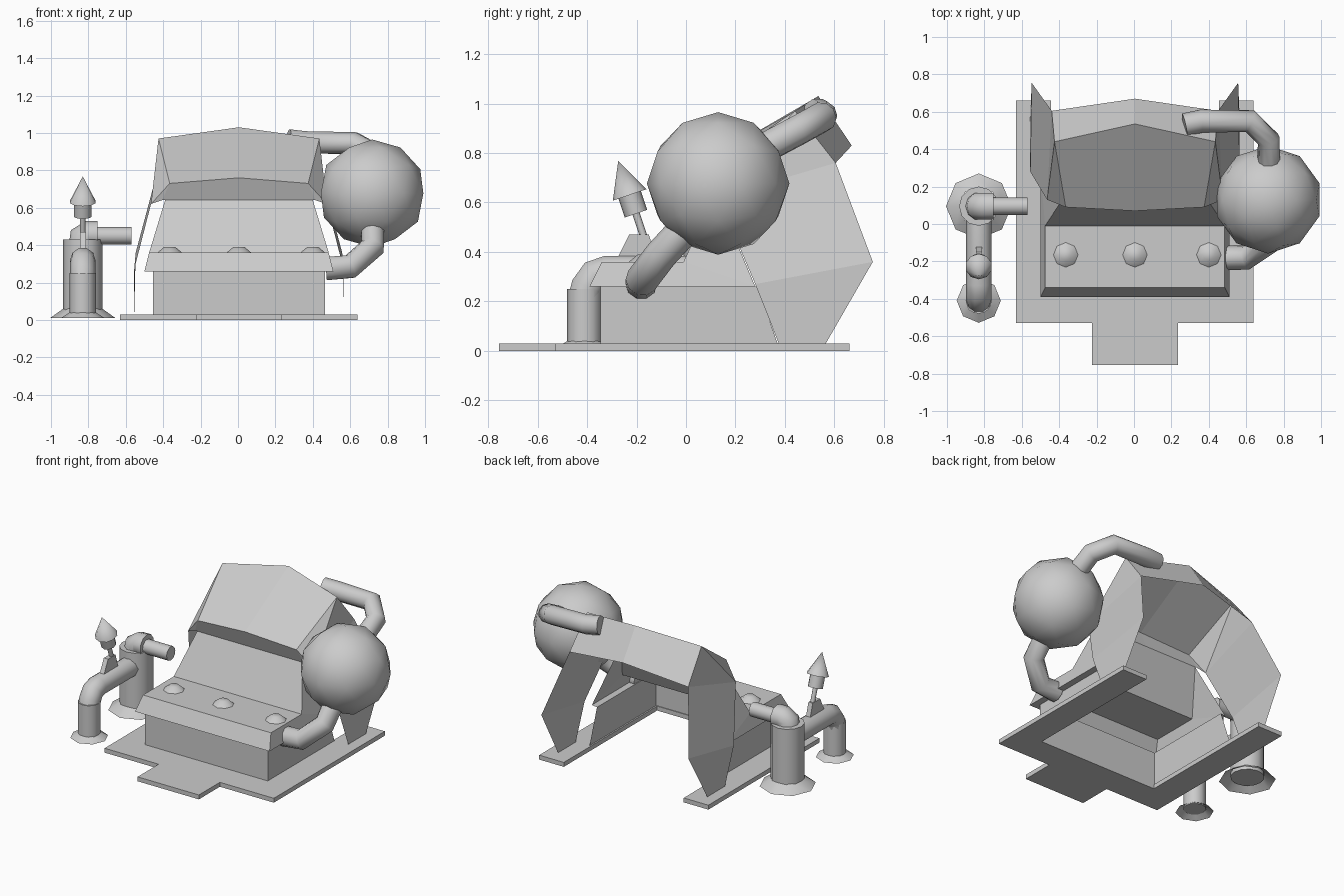
import bpy, math
from mathutils import Vector

if "Cube" in bpy.data.objects:
    bpy.data.objects.remove(bpy.data.objects["Cube"])

CX = 0.005  # symmetry line of the console


def mesh(name, verts, faces, mirror=False, loc=(0, 0, 0)):
    me = bpy.data.meshes.new(name)
    me.from_pydata(verts, [], faces)
    ob = bpy.data.objects.new(name, me)
    bpy.context.collection.objects.link(ob)
    ob.location = loc
    if mirror:
        m = ob.modifiers.new("mirror", 'MIRROR')
        m.use_clip = True
    return ob


def smooth(ob, angle=40):
    bpy.ops.object.select_all(action='DESELECT')
    ob.select_set(True)
    bpy.context.view_layer.objects.active = ob
    bpy.ops.object.shade_smooth_by_angle(angle=math.radians(angle))


def extrude_outline(name, pts, z0, z1):
    n = len(pts)
    v = [(x, y, z0) for x, y in pts] + [(x, y, z1) for x, y in pts]
    f = [tuple(range(n))[::-1], tuple(range(n, 2 * n))]
    f += [(i, (i + 1) % n, n + (i + 1) % n, n + i) for i in range(n)]
    return mesh(name, v, f)


def cone(name, a, b, r1, r2, sides=12, fill='NGON'):
    a, b = Vector(a), Vector(b)
    bpy.ops.mesh.primitive_cone_add(vertices=sides, radius1=r1, radius2=r2, depth=(b - a).length,
                                    end_fill_type=fill, location=(a + b) / 2)
    ob = bpy.context.object
    ob.name = name
    ob.rotation_euler = (b - a).to_track_quat('Z', 'Y').to_euler()
    smooth(ob, 50)
    return ob


def pipe(name, pts, r):
    cu = bpy.data.curves.new(name, 'CURVE')
    cu.dimensions = '3D'
    cu.bevel_depth, cu.bevel_resolution, cu.use_fill_caps = r, 3, True
    sp = cu.splines.new('POLY')
    sp.points.add(len(pts) - 1)
    for p, q in zip(sp.points, pts):
        p.co = (*q, 1)
    ob = bpy.data.objects.new(name, cu)
    bpy.context.collection.objects.link(ob)
    return ob


# U-shaped floor plate with front step
extrude_outline("floor_plate", [(-.63, -.53), (.64, -.53), (.64, .66), (.455, .66), (.455, -.34),
                                (-.445, -.34), (-.445, .66), (-.63, .66)], 0, .03)
extrude_outline("front_step", [(-.225, -.755), (.235, -.755), (.235, -.53), (-.225, -.53)], 0, .03)

# Lower body, an open-backed shell
mesh("lower_body", [(0, -.345, .03), (.46, -.345, .03), (.46, .37, .03),
                    (0, -.345, .26), (.46, -.345, .26), (.46, .29, .26)],
     [(0, 1, 4, 3), (1, 2, 5, 4)], True, (CX, 0, 0))

# Control desk and sloped panel
mesh("control_desk", [(0, -.39, .26), (.505, -.39, .26), (0, -.34, .36), (.48, -.34, .36),
                      (0, -.01, .36), (.48, -.01, .36), (0, .12, .64), (.395, .12, .64),
                      (.505, .28, .26), (0, -.345, .26), (.46, -.345, .26), (.46, .29, .26)],
     [(0, 1, 3, 2), (2, 3, 5, 4), (4, 5, 7, 6), (1, 8, 5, 3), (5, 8, 7),
      (9, 10, 1, 0), (10, 11, 8, 1)], True, (CX, 0, 0))

# Hood: lip, roof, back skirt and side panels
mesh("hood", [(0, .07, .76), (.37, .09, .73), (0, .535, 1.03), (.43, .44, .97),
              (0, .67, .83), (.445, .605, .76), (.47, .13, .62), (.56, .28, .27),
              (.56, .375, .03), (.56, .565, .03), (.552, .755, .36),
              (0, .12, .64), (.41, .12, .64)],
     [(0, 1, 3, 2), (2, 3, 5, 4), (1, 6, 3), (3, 6, 5), (5, 6, 7, 10), (7, 8, 9, 10),
      (11, 12, 1, 0), (12, 6, 1)], True, (CX, 0, 0))

# Domed buttons
for i, x in enumerate((-.365, .005, .4)):
    cone(f"button_{i + 1}", (x, -.165, .36), (x, -.165, .39), .066, .03, 8)

# Round tank with its two pipes
bpy.ops.mesh.primitive_ico_sphere_add(subdivisions=2, radius=.288, location=(.717, .13, .677))
bpy.context.object.name = "tank"
smooth(bpy.context.object, 60)
pipe("tank_lower_pipe", [(.47, -.18, .275), (.6, -.18, .285), (.72, -.1, .39), (.72, .02, .52)], .066)
pipe("tank_upper_pipe", [(.27, .53, .96), (.36, .55, .95), (.62, .55, .945), (.72, .45, .89),
                         (.72, .28, .8)], .062)

# Left standpipes with flared feet
PX = -.83
for name, y, foot, r, top in (("large", .095, .175, .105, .43), ("small", -.41, .118, .07, .25)):
    cone(f"{name}_foot", (PX, y, .01), (PX, y, .06 if r > .1 else .04), foot, r, 8, 'NOTHING')
    cone(f"{name}_standpipe", (PX, y, .03), (PX, y, top), r, r, 12)
pipe("elbow_pipe", [(PX, -.41, .22), (PX, -.40, .26), (PX, -.37, .305), (PX, -.32, .32),
                    (PX, .06, .32)], .068)
pipe("outlet_elbow", [(PX, .095, .40), (PX, .095, .44), (PX + .03, .095, .455),
                      (PX + .08, .095, .455)], .075)
cone("outlet_pipe", (PX + .06, .095, .45), (-.57, .095, .45), .047, .047, 12)

# Tilted valve: bracket, stem, barrel and cone tip
bracket = [(-.28, .37), (-.23, .47), (-.15, .47), (-.12, .37)]
mesh("valve_bracket", [(PX + s, y, z) for s in (-.016, .016) for y, z in bracket],
     [(0, 1, 2, 3), (7, 6, 5, 4), (0, 4, 5, 1), (1, 5, 6, 2), (2, 6, 7, 3), (3, 7, 4, 0)])
base, axis = Vector((PX, -.17, .46)), Vector((0, -.32, .947))
for name, t0, t1, r1, r2 in (("valve_stem", 0, .12, .015, .015), ("valve_barrel", .1, .19, .048, .048),
                             ("valve_tip", .18, .325, .072, 0)):
    cone(name, base + axis * t0, base + axis * t1, r1, r2, 10)
